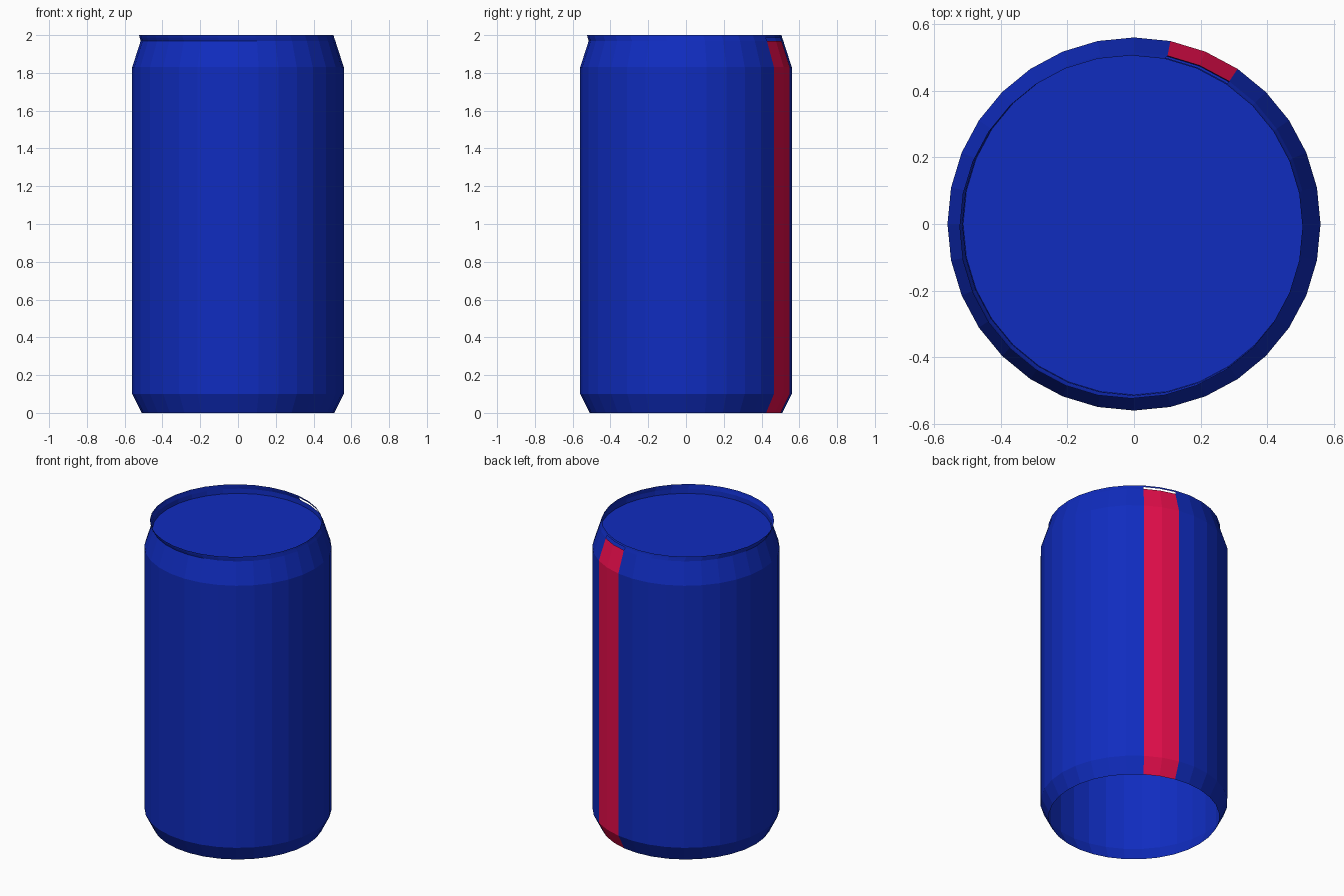
import bpy, bmesh, math

if "Cube" in bpy.data.objects:
    bpy.data.objects.remove(bpy.data.objects["Cube"])

SIDES = 32
STRIPE = (5, 6)          # facets carrying the red stripe


def material(name, rgb):
    m = bpy.data.materials.new(name)
    m.diffuse_color = (*rgb, 1)
    m.use_nodes = True
    m.node_tree.nodes["Principled BSDF"].inputs["Base Color"].default_value = m.diffuse_color
    return m


def lathe(name, profile, mats, stripe=(), skip=(), cap=False):
    """Revolve (radius, z, offset) rings into a flat-faced shell."""
    bm = bmesh.new()
    rings = []
    for r, z, off in profile:
        rings.append([bm.verts.new((r * math.cos(2 * math.pi * i / SIDES) + off,
                                    r * math.sin(2 * math.pi * i / SIDES) + off, z))
                      for i in range(SIDES)])
    for a, b in zip(rings, rings[1:]):
        for i in range(SIDES):
            if i in skip:
                continue
            j = (i + 1) % SIDES
            f = bm.faces.new((a[i], a[j], b[j], b[i]))
            f.material_index = 1 if i in stripe else 0
    if cap:
        bm.faces.new(rings[-1])
    # drop vertices left without faces
    bmesh.ops.delete(bm, geom=[v for v in bm.verts if not v.link_faces], context='VERTS')
    me = bpy.data.meshes.new(name)
    bm.to_mesh(me)
    bm.free()
    for m in mats:
        me.materials.append(m)
    ob = bpy.data.objects.new(name, me)
    bpy.context.collection.objects.link(ob)
    return ob


blue = material("blue_paint", (0.005, 0.025, 0.52))
red = material("red_paint", (0.78, 0.004, 0.07))

# Can wall with open bottom, tapered foot and neck
lathe("can_body", [(0.51, 0, 0), (0.56, 0.10, 0), (0.56, 1.83, 0), (0.515, 1.97, 0)],
      [blue, red], stripe=STRIPE)

# Slightly skewed rim, with a slot above the stripe
lathe("rim_lower", [(0.515, 1.97, 0), (0.515, 1.987, -0.006)], [blue], skip=STRIPE)
lathe("rim_upper", [(0.515, 1.987, -0.006), (0.515, 2.0, -0.009)], [blue])

# Recessed lid
lathe("lid", [(0.515, 1.97, 0), (0.513, 1.94, 0)], [blue], cap=True)
